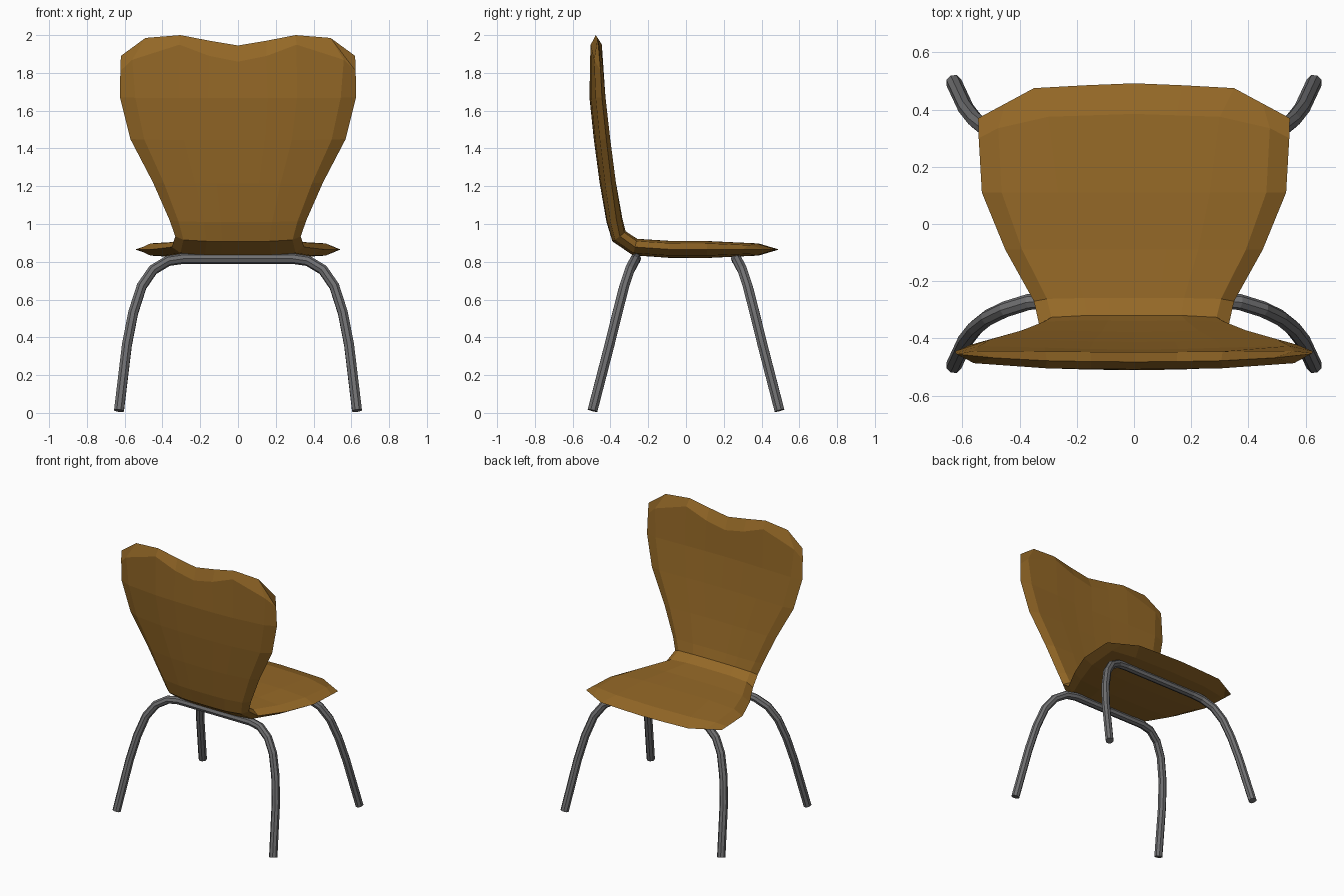
import bpy, bmesh, math
from mathutils import Vector

if "Cube" in bpy.data.objects:
    bpy.data.objects.remove(bpy.data.objects["Cube"])


def material(name, rgb):
    m = bpy.data.materials.new(name)
    m.diffuse_color = (*rgb, 1)
    m.use_nodes = True
    m.node_tree.nodes["Principled BSDF"].inputs["Base Color"].default_value = m.diffuse_color
    return m


wood = material("brown_wood", (0.30, 0.14, 0.02))
metal = material("dark_steel", (0.16, 0.16, 0.165))

# --- Seat shell: one bent lens-shaped panel lofted from the top of the back to the seat front
U = (0, 0.25, 0.5, 0.87, 1)          # column positions over the half width

# half width, mid y, mid z, half thickness, forward curl of the side edges
rows = [
    (0.625, -0.475, 1.67, 0.036, 0.030),
    (0.570, -0.450, 1.45, 0.038, 0.028),
    (0.450, -0.417, 1.22, 0.040, 0.022),
    (0.362, -0.380, 1.02, 0.042, 0.012),
    (0.332, -0.355, 0.935, 0.044, 0.005),
    (0.350, -0.270, 0.878, 0.045, 0.0),
    (0.450, -0.090, 0.866, 0.045, 0.0),
    (0.532, 0.110, 0.865, 0.045, 0.0),
]

# half outlines (mid surface) of the two ends: rim row and the row just inside it
top_rim = [(0, -.482, 1.945), (.15, -.481, 1.97), (.305, -.478, 2.0), (.49, -.468, 1.985), (.62, -.455, 1.89)]
top_in = [(0, -.478, 1.86), (.15, -.477, 1.89), (.31, -.475, 1.95), (.56, -.465, 1.87), (.623, -.452, 1.81)]
front_in = [(0, .385, .865), (.15, .38, .865), (.30, .375, .865), (.475, .335, .865), (.543, .30, .865)]
front_rim = [(0, .492, .865), (.17, .485, .865), (.35, .475, .865), (.45, .421, .865), (.545, .37, .865)]

mid = [[Vector(p) for p in top_rim], [Vector(p) for p in top_in]]
half_thick = [0, 0.03]
for w, y, z, t, curl in rows:
    mid.append([Vector((w * u, y + curl * u * u, z)) for u in U])
    half_thick.append(t)
mid += [[Vector(p) for p in front_in], [Vector(p) for p in front_rim]]
half_thick += [0.032, 0]

bm = bmesh.new()
front, back = [], []
n = len(mid)
for i, row in enumerate(mid):
    # surface normal in the side plane, pointing to the sitter
    d = mid[min(i + 1, n - 1)][0] - mid[max(i - 1, 0)][0]
    normal = Vector((0, -d.z, d.y)).normalized()
    full = [(-1, k) for k in range(4, 0, -1)] + [(1, k) for k in range(5)]
    f_row, b_row = [], []
    for s, k in full:
        p = Vector((s * row[k].x, row[k].y, row[k].z))
        t = half_thick[i] * (1, 1, 0.98, 0.72, 0)[k]
        if t == 0:
            v = bm.verts.new(p)
            f_row.append(v)
            b_row.append(v)
        else:
            f_row.append(bm.verts.new(p + normal * t))
            b_row.append(bm.verts.new(p - normal * t))
    front.append(f_row)
    back.append(b_row)

for grid in (front, back):
    for r0, r1 in zip(grid, grid[1:]):
        for j in range(len(r0) - 1):
            bm.faces.new((r0[j], r0[j + 1], r1[j + 1], r1[j]))
bmesh.ops.recalc_face_normals(bm, faces=bm.faces)
mesh = bpy.data.meshes.new("seat_shell")
bm.to_mesh(mesh)
bm.free()
mesh.materials.append(wood)
bpy.context.collection.objects.link(bpy.data.objects.new("seat_shell", mesh))

# --- Legs: two bent tube hoops, mirrored front to back
half_path = [(.29, .265, .817), (.37, .273, .805), (.45, .298, .757), (.51, .327, .67),
             (.555, .363, .53), (.588, .405, .36), (.630, .495, .012)]


def leg_hoop(name, side):
    path = [(-x, y, z) for x, y, z in reversed(half_path)] + half_path
    curve = bpy.data.curves.new(name, 'CURVE')
    curve.dimensions = '3D'
    curve.bevel_depth = 0.028
    curve.bevel_resolution = 2
    curve.use_fill_caps = True
    spline = curve.splines.new('POLY')
    spline.points.add(len(path) - 1)
    for pt, (x, y, z) in zip(spline.points, path):
        pt.co = (x, y * side, z, 1)
    spline.use_smooth = False
    curve.materials.append(metal)
    ob = bpy.data.objects.new(name, curve)
    bpy.context.collection.objects.link(ob)
    bpy.ops.object.select_all(action='DESELECT')
    ob.select_set(True)
    bpy.context.view_layer.objects.active = ob
    bpy.ops.object.convert(target='MESH')


leg_hoop("leg_hoop_under_back", -1)
leg_hoop("leg_hoop_under_seat_edge", 1)
